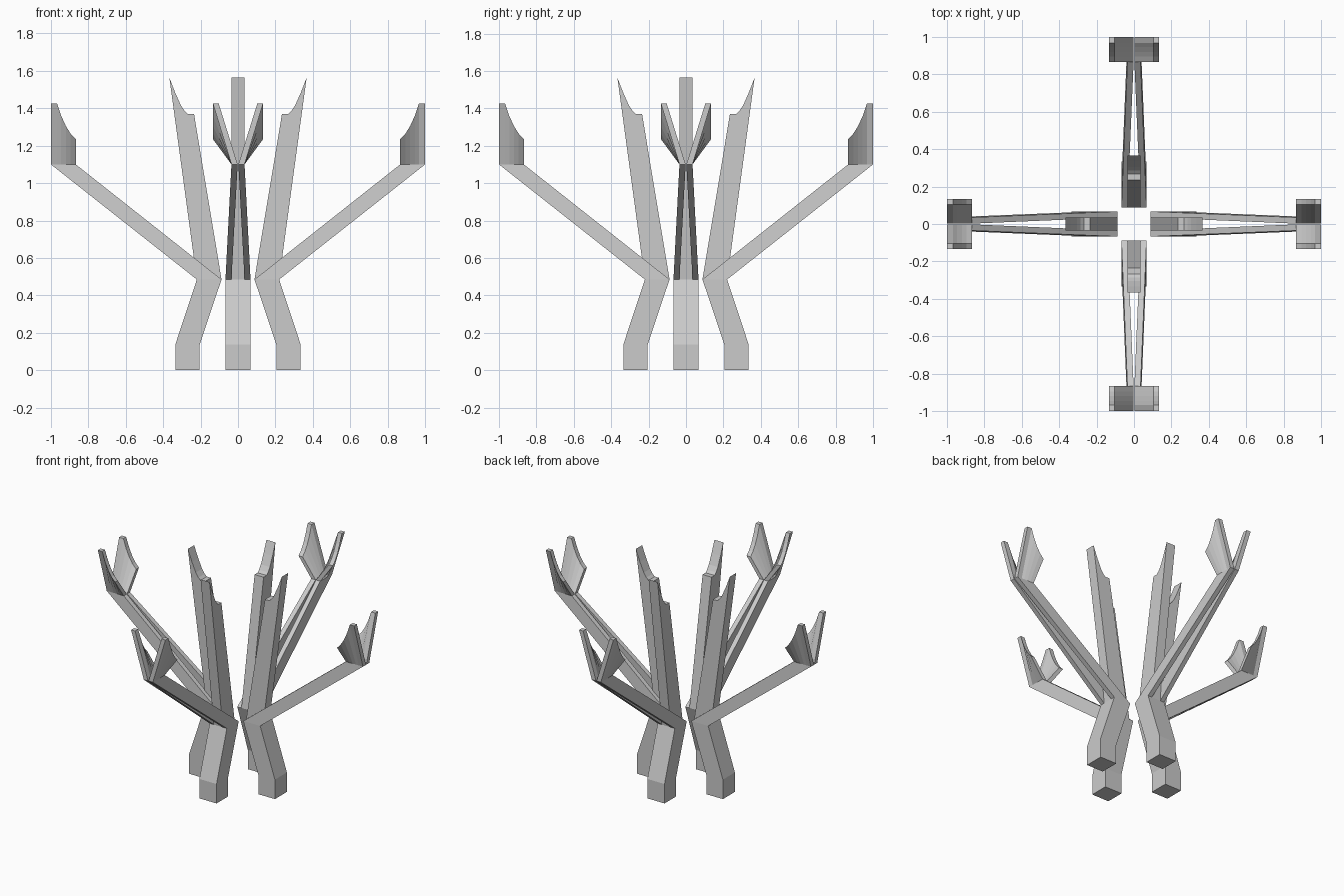
import bpy, bmesh, math

if "Cube" in bpy.data.objects:
    bpy.data.objects.remove(bpy.data.objects["Cube"])


def loft(name, rings, cap_start=True, cap_end=True, mirror=False):
    """Skin a list of matching rings, then place four copies around z."""
    bm = bmesh.new()
    for s in ((1, -1) if mirror else (1,)):
        vs = [[bm.verts.new((x, y * s, z)) for x, y, z in r] for r in rings]
        n = len(rings[0])
        for a, b in zip(vs, vs[1:]):
            for i in range(n):
                j = (i + 1) % n
                bm.faces.new((a[i], a[j], b[j], b[i]))
        if cap_start:
            bm.faces.new(vs[0][::-1])
        if cap_end:
            bm.faces.new(vs[-1])
    bmesh.ops.recalc_face_normals(bm, faces=bm.faces)
    me = bpy.data.meshes.new(name)
    bm.to_mesh(me)
    bm.free()
    for k, side in enumerate(("right", "back", "left", "front")):
        ob = bpy.data.objects.new(f"{name}_{side}", me)
        ob.rotation_euler.z = k * math.pi / 2
        bpy.context.collection.objects.link(ob)


def rect(x0, x1, y0, y1, z):
    return [(x0, y0, z), (x1, y0, z), (x1, y1, z), (x0, y1, z)]


W, T = 0.067, 0.035      # half width of leg and of upright
FORK, TOP = 0.485, 1.1   # heights of fork and of arm end

# bent foot and leg, open where the branches start
loft("leg", [rect(0.205, 0.335, -W, W, 0),
             rect(0.205, 0.335, -W, W, 0.137),
             rect(0.088, 0.22, -W, W, FORK)], cap_end=False)

# inner upright with scooped, pointed top
upright = [(0.088, FORK), (0.22, FORK), (0.367, 1.565), (0.335, 1.482),
           (0.305, 1.415), (0.285, 1.385), (0.268, 1.37), (0.235, 1.37)]
loft("upright", [[(x, y, z) for x, z in upright] for y in (-T, T)])

# pair of outward arms converging toward their tips
loft("arm", [rect(0.088, 0.22, T, W, FORK),
             rect(0.867, 1.0, 0.002, T, TOP)],
     cap_start=False, cap_end=False, mirror=True)

# pair of spreading claws, top edge curving down toward the centre
curve = [(1.0, 1.425), (0.967, 1.425), (0.945, 1.36), (0.92, 1.305),
         (0.895, 1.265), (0.867, 1.235)]
loft("claw", [[(x, 0.002, TOP), (x, T, TOP), (x, 0.134, z), (x, 0.103, z)]
              for x, z in curve], mirror=True)
